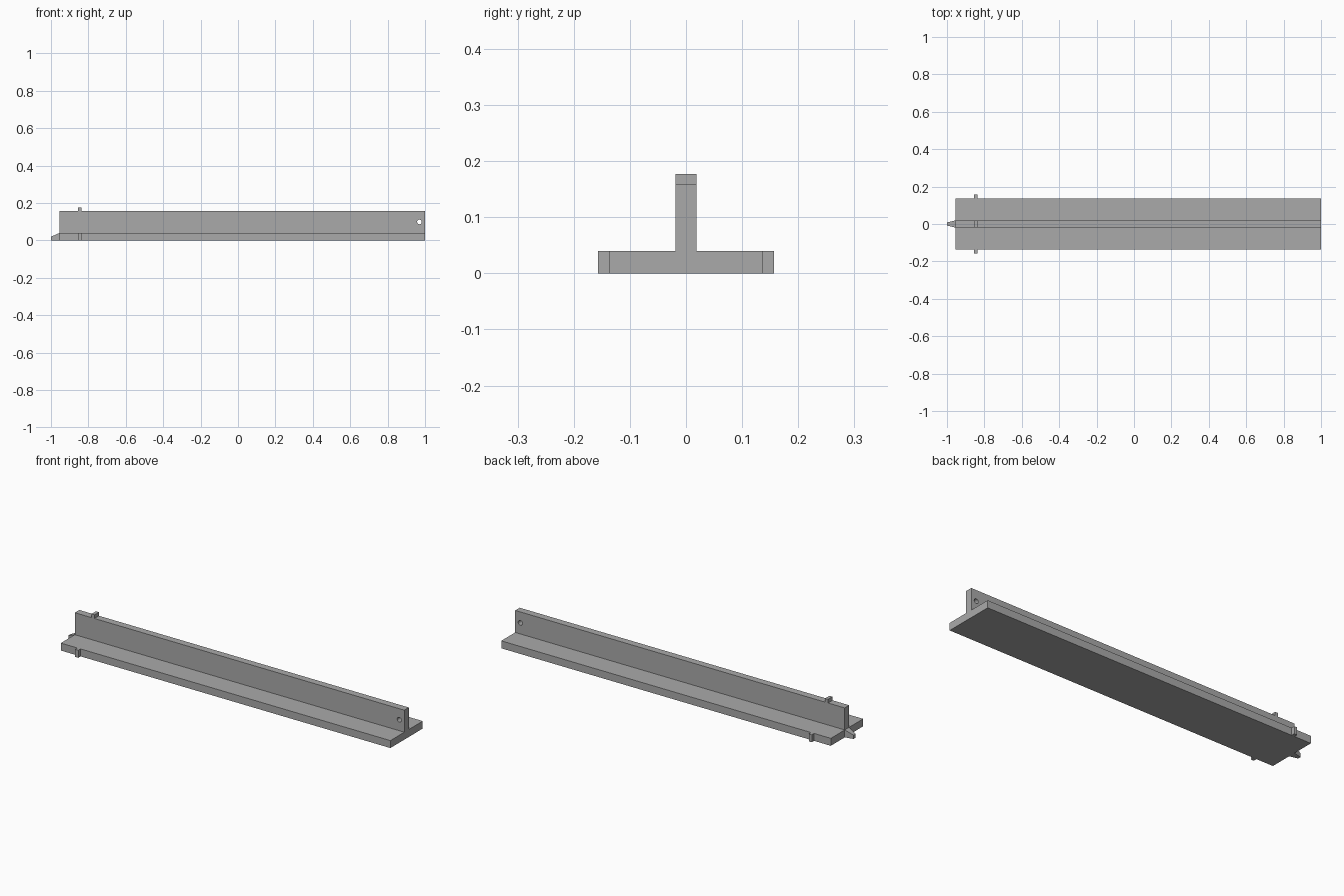
import bpy
import bmesh
from mathutils import Matrix

cube = bpy.data.objects.get("Cube")
if cube:
    bpy.data.objects.remove(cube, do_unlink=True)

GREY = (0.4, 0.4, 0.4, 1)
grey = bpy.data.materials.new("plain grey")
grey.use_nodes = True
grey.diffuse_color = GREY
grey.node_tree.nodes["Principled BSDF"].inputs["Base Color"].default_value = GREY

START, END = -0.955, 1.0
FLANGE, WEB = 0.137, 0.019
THICK, HEIGHT = 0.04, 0.158
TAB = 0.0195


def finish(name, bm):
    bmesh.ops.recalc_face_normals(bm, faces=bm.faces)
    mesh = bpy.data.meshes.new(name)
    bm.to_mesh(mesh)
    bm.free()
    mesh.materials.append(grey)
    obj = bpy.data.objects.new(name, mesh)
    bpy.context.collection.objects.link(obj)
    return obj


def box(name, low, high):
    bm = bmesh.new()
    size = [h - l for l, h in zip(low, high)]
    mid = [(l + h) / 2 for l, h in zip(low, high)]
    bmesh.ops.create_cube(bm, size=1, matrix=Matrix.Translation(mid) @ Matrix.Diagonal((*size, 1)))
    return finish(name, bm)


# T-shaped beam extruded along its length
half = [(FLANGE, 0), (FLANGE, THICK), (WEB, THICK), (WEB, HEIGHT)]
profile = half + [(-y, z) for y, z in reversed(half)]
bm = bmesh.new()
face = bm.faces.new([bm.verts.new((START, y, z)) for y, z in profile])
extruded = bmesh.ops.extrude_face_region(bm, geom=[face], use_keep_orig=True)["geom"]
bmesh.ops.translate(bm, vec=(END - START, 0, 0),
                    verts=[v for v in extruded if isinstance(v, bmesh.types.BMVert)])
beam = finish("t_beam", bm)

# Round pin hole through the web
bm = bmesh.new()
bmesh.ops.create_cone(bm, cap_ends=True, segments=24, radius1=0.0125, radius2=0.0125, depth=0.1,
                      matrix=Matrix.Translation((0.97, 0, 0.099)) @ Matrix.Rotation(1.5708, 4, "X"))
cutter = finish("hole_cutter", bm)
cutter.hide_render = True
cutter.hide_set(True)
cut = beam.modifiers.new("pin hole", "BOOLEAN")
cut.operation = "DIFFERENCE"
cut.solver = "EXACT"
cut.object = cutter

# Small stop tabs on the flange edges and on top of the web
x0, x1 = -0.856, -0.838
box("left_tab", (x0, FLANGE, 0), (x1, FLANGE + TAB, THICK))
box("right_tab", (x0, -FLANGE - TAB, 0), (x1, -FLANGE, THICK))
box("top_tab", (x0, -WEB, HEIGHT), (x1, WEB, HEIGHT + TAB))

# Tapered tip at the end of the beam
tip = box("tapered_tip", (-1, -WEB, 0), (START, WEB, THICK))
for v in tip.data.vertices:
    if v.co.x < -0.99:
        v.co.y *= 0.45
        v.co.z *= 0.5
